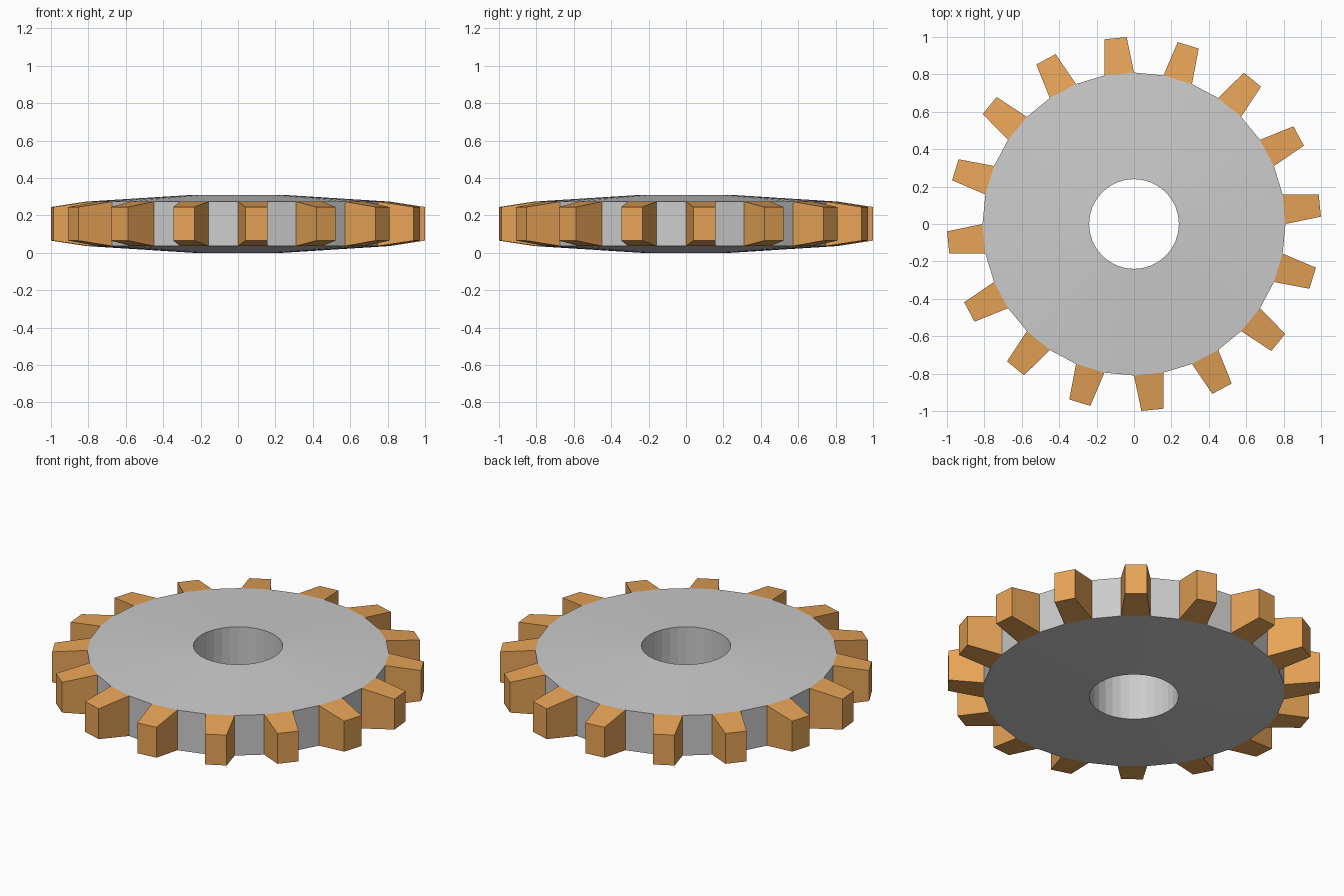
import bpy
import math

if "Cube" in bpy.data.objects:
    bpy.data.objects.remove(bpy.data.objects["Cube"])

TEETH = 16
SEGS = TEETH * 2
STEP = 2 * math.pi / SEGS
R_BORE, R_ROOT, R_TIP = 0.24, 0.81, 1.0
Z_MID = 0.155
H_BORE, H_ROOT, H_TIP = 0.155, 0.119, 0.09   # half thickness at each radius
TAPER = 0.2                                  # tooth narrowing per side, in steps


def point(r, step, z):
    a = step * STEP
    return (r * math.cos(a), r * math.sin(a), Z_MID + z)


def make_object(name, verts, faces, material=None):
    mesh = bpy.data.meshes.new(name)
    mesh.from_pydata(verts, [], faces)
    mesh.validate()
    if material:
        mesh.materials.append(material)
    obj = bpy.data.objects.new(name, mesh)
    bpy.context.collection.objects.link(obj)
    return obj


# Gear body: four rings of vertices, open where the teeth join the rim
rings = [(R_BORE, -H_BORE), (R_ROOT, -H_ROOT), (R_ROOT, H_ROOT), (R_BORE, H_BORE)]
verts = [point(r, i, z) for i in range(SEGS) for r, z in rings]
faces = []
for i in range(SEGS):
    a, b = i * 4, ((i + 1) % SEGS) * 4
    for k in range(4):
        if k == 1 and i % 2 == 0:   # tooth root
            continue
        n = (k + 1) % 4
        faces.append((a + k, a + n, b + n, b + k)[::-1])
make_object("gear_body", verts, faces)

# Teeth: tapered blocks with sloping top and bottom
orange = bpy.data.materials.new("tooth_orange")
orange.diffuse_color = (0.8, 0.37, 0.095, 1)
orange.use_nodes = True
orange.node_tree.nodes["Principled BSDF"].inputs["Base Color"].default_value = orange.diffuse_color
verts, faces = [], []
for t in range(TEETH):
    s, o = t * 2, len(verts)
    for h, sign in ((0, -1), (1, 1)):
        verts += [point(R_ROOT, s, sign * H_ROOT),
                  point(R_TIP, s + TAPER, sign * H_TIP),
                  point(R_TIP, s + 1 - TAPER, sign * H_TIP),
                  point(R_ROOT, s + 1, sign * H_ROOT)]
    quads = [(3, 2, 1, 0), (4, 5, 6, 7), (0, 1, 5, 4), (1, 2, 6, 5), (2, 3, 7, 6)]
    faces += [tuple(o + v for v in q) for q in quads]
make_object("gear_teeth", verts, faces, orange)
